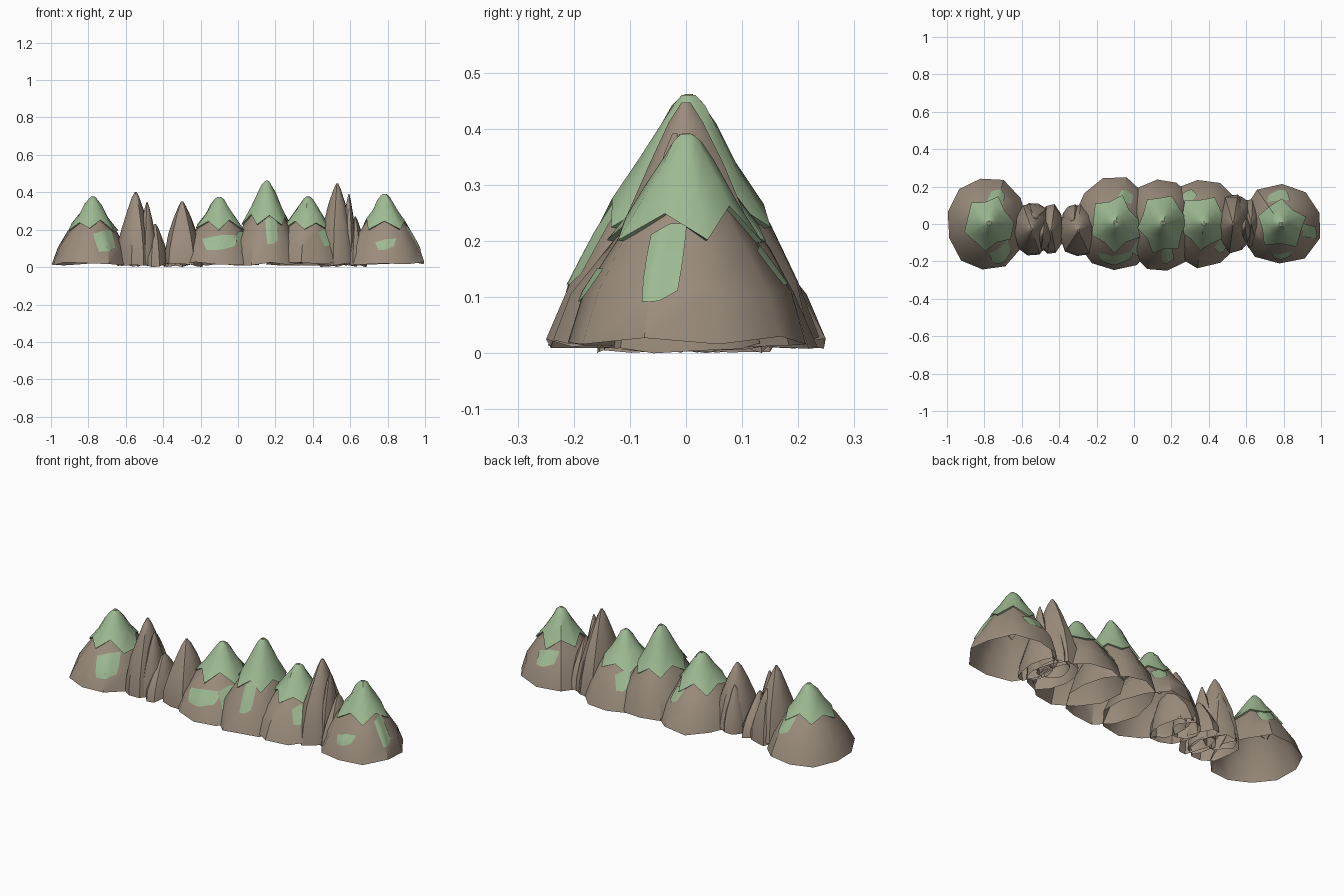
import bpy, math, random
from mathutils import Vector

if "Cube" in bpy.data.objects:
    bpy.data.objects.remove(bpy.data.objects["Cube"])

random.seed(7)


def material(name, color):
    m = bpy.data.materials.new(name)
    m.diffuse_color = color
    m.use_nodes = True
    m.node_tree.nodes["Principled BSDF"].inputs["Base Color"].default_value = m.diffuse_color
    return m


ROCK = material("rock", (0.33, 0.265, 0.205, 1))
GRASS = material("grass", (0.34, 0.49, 0.29, 1))
# height fraction, radius fraction
HILL = [(0.05, 1), (0.28, .85), (0.5, .61), (0.72, .34), (0.9, .15), (1, .03)]
SPIRE = [(0.03, 1), (0.25, .93), (0.5, .72), (0.75, .43), (0.92, .2), (1, .05)]


def add(name, verts, faces, mat, angle=38):
    me = bpy.data.meshes.new(name)
    me.from_pydata(verts, [], faces)
    me.materials.append(mat)
    me.shade_smooth()
    me.set_sharp_from_angle(angle=math.radians(angle))
    ob = bpy.data.objects.new(name, me)
    bpy.context.collection.objects.link(ob)
    return ob


def strips(rows, closed):
    """Join rows of points into quads."""
    n = len(rows[0])
    verts = [p for r in rows for p in r]
    faces = []
    for j in range(len(rows) - 1):
        for i in range(n if closed else n - 1):
            k = (i + 1) % n
            faces.append((j*n + i, j*n + k, (j+1)*n + k, (j+1)*n + i))
    return verts, faces


class Mountain:
    """Faceted open shell whose surface can be sampled for grass."""

    def __init__(self, name, cx, cy, rx, ry, h, top=(0, 0), n=11, profile=HILL, rough=.05, drop=0.0):
        self.n, self.c, self.h, self.profile = n, (cx, cy), h, profile
        self.top = (cx + top[0], cy + top[1])
        side = [1 + random.uniform(-rough, rough * .4) for _ in range(n)]
        turn = random.uniform(0, .5)
        self.rows = []
        for f, r in profile:
            row = []
            for i in range(n):
                a = 2 * math.pi * (i + turn) / n
                s = side[i] * r * (1 + random.uniform(-.04, .04) * (f > .1))
                x = cx + top[0] * f + rx * s * math.cos(a)
                y = cy + top[1] * f + ry * s * math.sin(a)
                z = h * f
                if f < .1:
                    z = random.uniform(0.008, .03) - drop
                row.append(Vector((x, y, max(0, z))))
            self.rows.append(row)
        self.turn = turn
        v, fc = strips(self.rows, True)
        fc.append(tuple(range(len(v) - n, len(v))))
        add(name, v, fc, ROCK)

    def point(self, ang, z, push=0.0):
        """Point on the facets at an angle and height, pushed outwards."""
        u = (ang / (2 * math.pi) * self.n - self.turn) % self.n
        i = int(u) % self.n
        k, t = (i + 1) % self.n, u - int(u)
        f = z / self.h
        j = 0
        while j < len(self.profile) - 2 and f > self.profile[j + 1][0]:
            j += 1
        a, b = self.profile[j][0], self.profile[j + 1][0]
        w = min(1, max(0, (f - a) / (b - a)))
        lo = self.rows[j][i].lerp(self.rows[j][k], t)
        hi = self.rows[j + 1][i].lerp(self.rows[j + 1][k], t)
        p = lo.lerp(hi, w)
        p.z = z
        axis = Vector((self.c[0] + (self.top[0] - self.c[0]) * f,
                       self.c[1] + (self.top[1] - self.c[1]) * f, z))
        out = (p - axis).normalized()
        return p + out * push + Vector((0, 0, push * .5))

    def cap(self, name, low, zig):
        """Grass cap with zigzag hem and a dark overhanging rim."""
        m = self.n
        angs = [2 * math.pi * (i + self.turn + .001) / m for i in range(m)]
        hem = [low + zig * (1 if i % 2 else -1) + random.uniform(-.012, .012) for i in range(m)]
        rows = [[self.point(a, z + .004, -.004) for a, z in zip(angs, hem)],
                [self.point(a, z, .009) for a, z in zip(angs, hem)]]
        for t in (.38, .72, .9, .985):
            rows.append([self.point(a, z + (self.h - z) * t, random.uniform(.004, .01) if t < .95 else .003)
                         for a, z in zip(angs, hem)])
        v, f = strips(rows, True)
        f.append(tuple(range(len(v) - m, len(v))))
        add(name, v, f, GRASS)

    def patch(self, name, deg, width, z0, z1, skew=.02):
        """Angular patch of grass lying on the slope."""
        rows = []
        for s in range(4):
            t = s / 3
            row = []
            for i in range(7):
                q = i / 6
                a = math.radians(deg + width * (q - .5) * (.7 + .4 * t))
                dip = .018 * (1 - abs(2 * q - 1)) * (.5 - t)
                row.append(self.point(a, z0 + (z1 - z0) * t + skew * (q - .5) - dip, .004))
            rows.append(row)
        v, f = strips(rows, False)
        add(name, v, f, GRASS)


# Grassy mountains: name, centre, radii, height, summit shift, sides,
# cap height, then patches (direction, width, bottom, top)
grassy = [
    ("west", -.785, 0, .224, .257, .377, (.01, .005), 11, .215,
     [(-62, 46, .09, .185), (70, 40, .15, .22)]),
    ("middle", -.105, 0, .225, .257, .375, (.005, .005), 11, .215,
     [(-86, 66, .10, .16), (-40, 30, .10, .18), (65, 34, .14, .20)]),
    ("tall", .15, -.005, .205, .252, .462, (.005, .01), 12, .25,
     [(-78, 28, .13, .26)]),
    ("east_middle", .37, .005, .225, .24, .377, (.005, 0), 11, .215,
     [(-50, 28, .12, .19), (120, 30, .12, .19)]),
    ("east", .785, 0, .224, .22, .392, (0, 0), 10, .225,
     [(-88, 36, .10, .14), (95, 46, .13, .19), (-14, 28, .10, .22)]),
]
for name, cx, cy, rx, ry, h, top, n, low, patches in grassy:
    m = Mountain(name + "_mountain", cx, cy, rx, ry, h, top, n)
    m.cap(name + "_grass_cap", low, .022)
    for i, p in enumerate(patches):
        m.patch(f"{name}_grass_patch_{i + 1}", *p)

# Bare rocky peaks: clusters of spires (x, y, rx, ry, height)
bare = {
    "west_crag": [(-.55, -.03, .108, .15, .402), (-.485, -.055, .06, .095, .347),
                  (-.445, -.03, .075, .14, .23), (-.535, .03, .085, .085, .29)],
    "small_crag": [(-.295, -.035, .11, .145, .352), (-.25, -.03, .065, .125, .22),
                   (-.325, .02, .065, .085, .25)],
    "east_crag": [(.533, 0, .112, .16, .447), (.592, -.02, .05, .09, .392),
                  (.625, .005, .065, .135, .27), (.565, .05, .075, .1, .31)],
}
for name, spires in bare.items():
    for i, (x, y, rx, ry, h) in enumerate(spires):
        Mountain(f"{name}_spire_{i + 1}", x, y, rx, ry, h, (random.uniform(-.004, .004), 0),
                 10, SPIRE, .07, .008)
